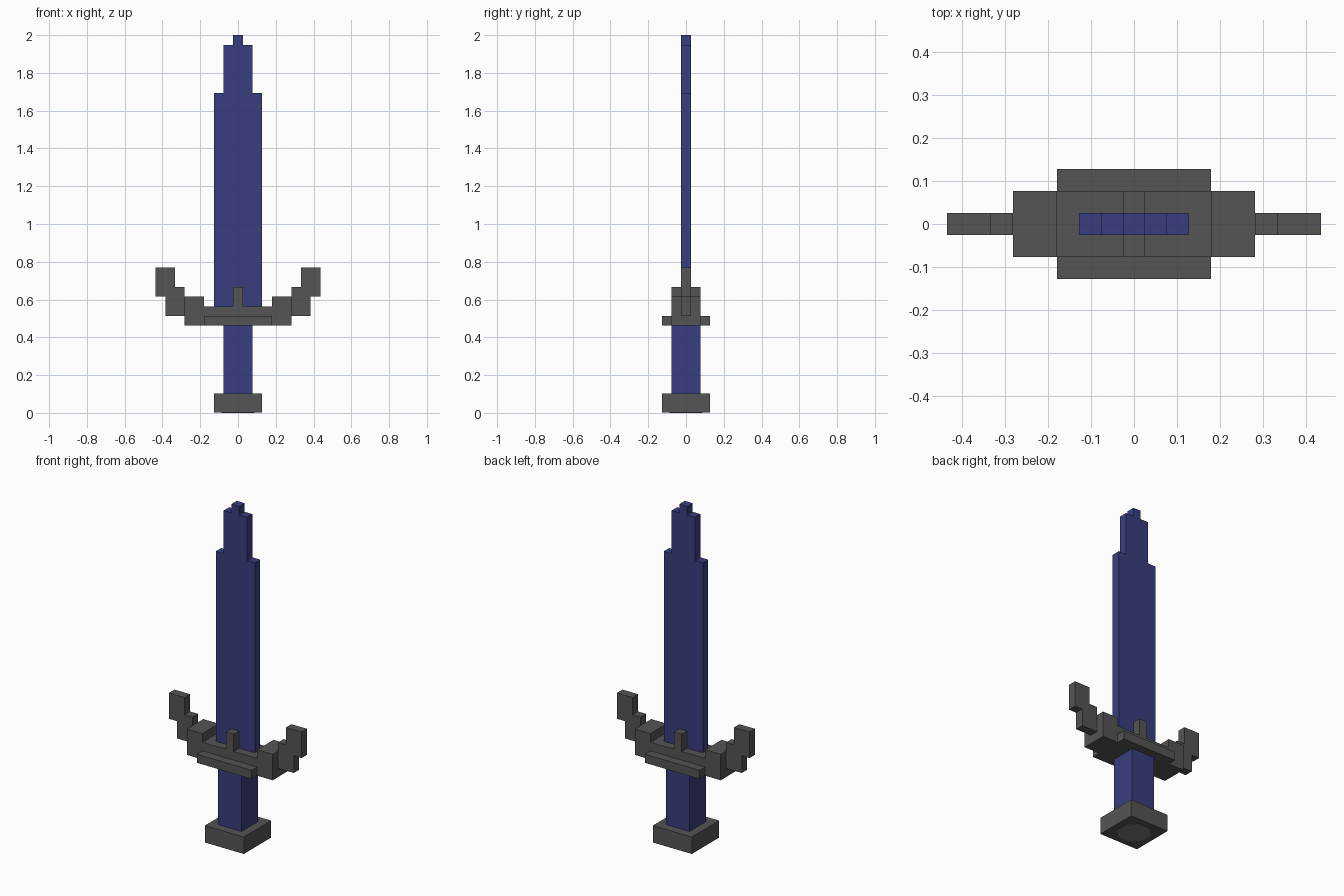
import bpy, bmesh, math

cube = bpy.data.objects.get("Cube")
if cube:
    bpy.data.objects.remove(cube, do_unlink=True)

U = 2 / 39  # size of one block; all part sizes below are in blocks


def material(name, rgb):
    m = bpy.data.materials.new(name)
    m.use_nodes = True
    m.diffuse_color = (*rgb, 1)
    bsdf = next(n for n in m.node_tree.nodes if n.type == 'BSDF_PRINCIPLED')
    bsdf.inputs["Base Color"].default_value = (*rgb, 1)
    bsdf.inputs["Roughness"].default_value = 0.8
    return m


GREY = material("dark grey", (0.089, 0.089, 0.089))
BLUE = material("deep blue", (0.042, 0.048, 0.212))
LIGHT = material("mid grey", (0.2, 0.2, 0.2))


def extrude(name, points, vec, mat):
    """Closed outline of 3D points swept along vec."""
    bm = bmesh.new()
    face = bm.faces.new([bm.verts.new([c * U for c in p]) for p in points])
    res = bmesh.ops.extrude_face_region(bm, geom=[face])
    verts = [g for g in res["geom"] if isinstance(g, bmesh.types.BMVert)]
    bmesh.ops.translate(bm, verts=verts, vec=[c * U for c in vec])
    bmesh.ops.recalc_face_normals(bm, faces=bm.faces)
    mesh = bpy.data.meshes.new(name)
    bm.to_mesh(mesh)
    bm.free()
    mesh.materials.append(mat)
    obj = bpy.data.objects.new(name, mesh)
    bpy.context.collection.objects.link(obj)
    return obj


def slab(name, outline, half_depth, mat):
    """Front outline (x, z) given depth along y."""
    return extrude(name, [(x, -half_depth, z) for x, z in outline],
                   (0, 2 * half_depth, 0), mat)


def symmetric(right):
    """Complete a right-hand outline with its mirror image."""
    return right + [(-x, z) for x, z in reversed(right)]


def box(name, x0, x1, y0, y1, z0, z1, mat):
    return extrude(name, [(x0, y0, z0), (x1, y0, z0), (x1, y1, z0), (x0, y1, z0)],
                   (0, 0, z1 - z0), mat)


# Pommel with an eight-sided plate on its underside
box("pommel", -2.5, 2.5, -2.5, 2.5, 0.04, 2, GREY)
ring = [math.radians(22.5 + 45 * i) for i in range(8)]
extrude("pommel_plate", [(1.85 * math.cos(a), 1.85 * math.sin(a), 0) for a in ring],
        (0, 0, 0.08), LIGHT)

# Grip
box("grip", -1.5, 1.5, -1.5, 1.5, 2, 9, BLUE)

# Guard with raised ends and a central stud
slab("guard", symmetric([(5.5, 9), (5.5, 12), (3.5, 12), (3.5, 11),
                         (0.5, 11), (0.5, 13)]), 1.5, GREY)

# Ledges along front and back of the guard
for name, y in (("front_ledge", -2.5), ("back_ledge", 1.5)):
    box(name, -3.5, 3.5, y, y + 1, 9, 10, GREY)

# Stepped horns at the guard ends
horn = [(5.5, 10), (7.5, 10), (7.5, 12), (8.5, 12), (8.5, 15),
        (6.5, 15), (6.5, 13), (5.5, 13)]
for name, side in (("left_horn", 1), ("right_horn", -1)):
    slab(name, [(side * x, z) for x, z in horn], 0.5, GREY)

# Blade with stepped tip
slab("blade", symmetric([(2.5, 10.5), (2.5, 33), (1.5, 33), (1.5, 38),
                         (0.5, 38), (0.5, 39)]), 0.5, BLUE)
